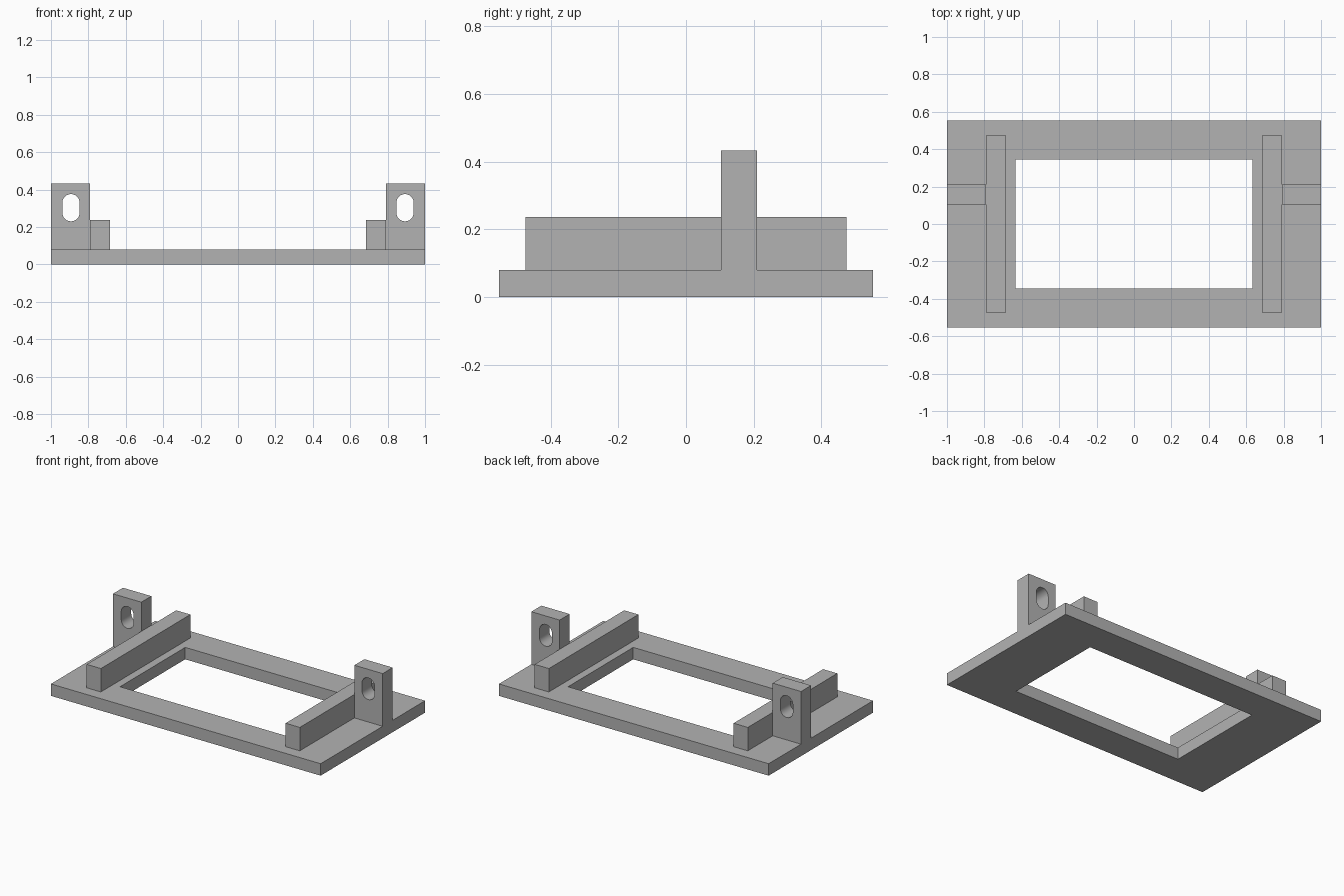
import bpy, bmesh
from math import cos, sin, pi, radians
from mathutils import Matrix, Vector

cube = bpy.data.objects.get("Cube")
if cube:
    bpy.data.objects.remove(cube, do_unlink=True)

grey = bpy.data.materials.new("plain grey")
grey.use_nodes = True
grey.diffuse_color = (0.45, 0.45, 0.45, 1)
grey.node_tree.nodes["Principled BSDF"].inputs["Base Color"].default_value = grey.diffuse_color


def rectangle(x0, x1, y0, y1):
    return [(x0, y0), (x1, y0), (x1, y1), (x0, y1)]


def slot(cx, low, high, r, steps=12):
    """Upright rounded slot between two arc centres."""
    arc = [pi * i / steps for i in range(steps + 1)]
    return ([(cx + r * cos(a), high + r * sin(a)) for a in arc]
            + [(cx - r * cos(a), low - r * sin(a)) for a in arc])


def prism(name, loops, depth, matrix=Matrix()):
    """Extrude an outline, with optional holes, along its local z."""
    bm = bmesh.new()
    edges = []
    for loop in loops:
        verts = [bm.verts.new((x, y, 0)) for x, y in loop]
        edges += [bm.edges.new((v, verts[i - 1])) for i, v in enumerate(verts)]
    bmesh.ops.triangle_fill(bm, edges=edges, use_beauty=True, normal=(0, 0, 1))
    side = bmesh.ops.extrude_face_region(bm, geom=bm.faces[:])
    moved = [g for g in side["geom"] if isinstance(g, bmesh.types.BMVert)]
    bmesh.ops.translate(bm, verts=moved, vec=(0, 0, depth))
    bm.transform(matrix)
    bmesh.ops.recalc_face_normals(bm, faces=bm.faces[:])
    mesh = bpy.data.meshes.new(name)
    bm.to_mesh(mesh)
    bm.free()
    mesh.materials.append(grey)
    obj = bpy.data.objects.new(name, mesh)
    bpy.context.collection.objects.link(obj)
    return obj


# Base plate with its rectangular window
BASE = 0.08
prism("base_frame", [rectangle(-1, 1, -0.553, 0.553),
                     rectangle(-0.633, 0.633, -0.345, 0.345)], BASE)

# Side rails and slotted mounting lugs
upright = Matrix.Translation(Vector((0, 0.21, 0))) @ Matrix.Rotation(radians(90), 4, 'X')
for label, s in (("left", 1), ("right", -1)):
    prism(label + "_rail", [rectangle(s * 0.685, s * 0.79, -0.474, 0.474)], 0.157,
          Matrix.Translation(Vector((0, 0, BASE))))
    lug = prism(label + "_lug", [rectangle(s * 0.79, s * 1.0, BASE, 0.433),
                                 slot(s * 0.893, 0.276, 0.33, 0.046)], 0.106, upright)
    bpy.ops.object.select_all(action='DESELECT')
    lug.select_set(True)
    bpy.context.view_layer.objects.active = lug
    bpy.ops.object.shade_smooth_by_angle(angle=radians(30))
